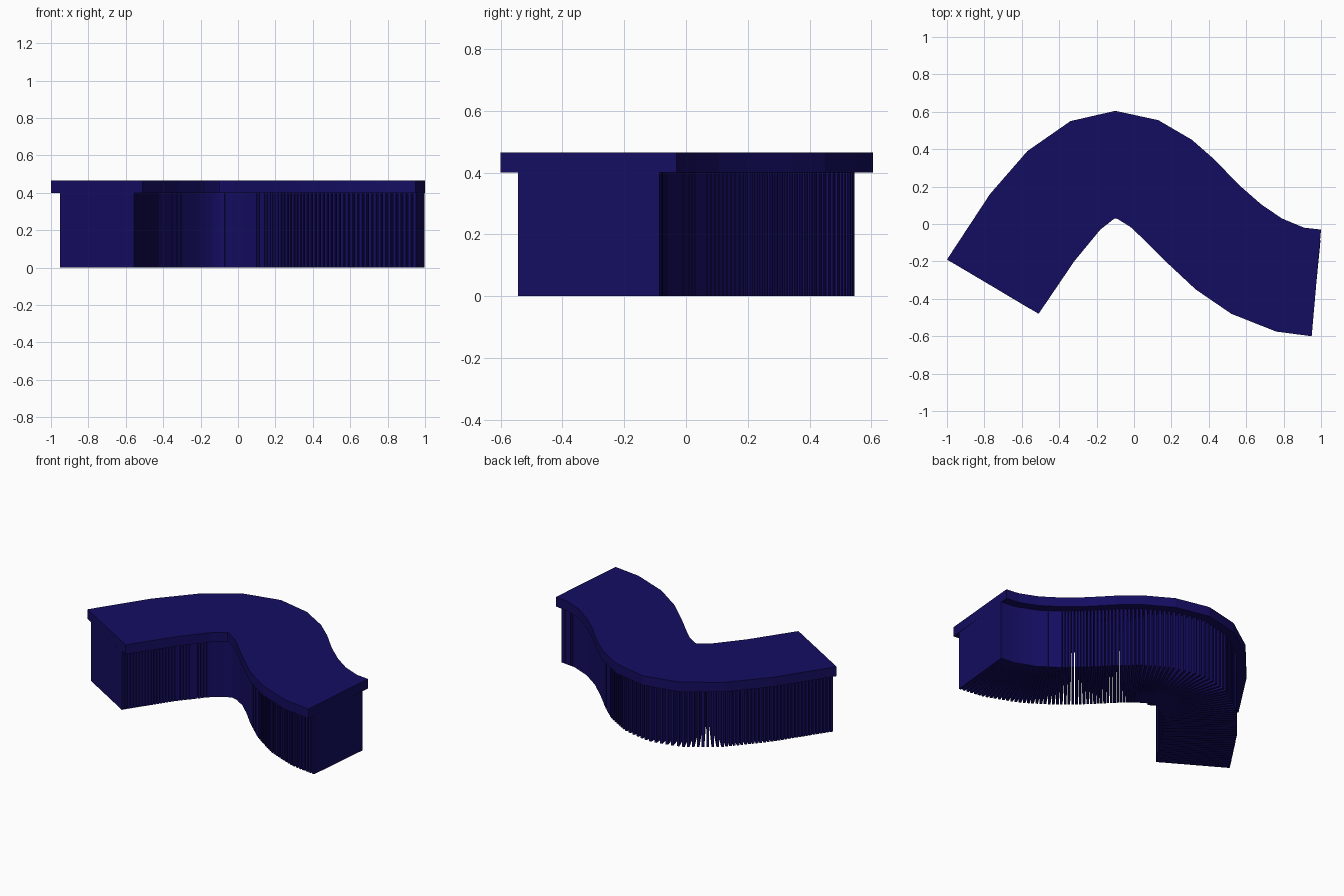
import bpy, bmesh, math
from mathutils import Vector

if "Cube" in bpy.data.objects:
    bpy.data.objects.remove(bpy.data.objects["Cube"])

# Cross-sections along the bench: back edge (x, y) and front edge (x, y)
SECTIONS = [
    (-1.00, -0.19, -0.51, -0.48), (-0.77, 0.16, -0.32, -0.20),
    (-0.57, 0.39, -0.18, -0.03), (-0.34, 0.55, -0.11, 0.025),
    (-0.10, 0.605, -0.10, 0.03), (0.13, 0.555, -0.085, 0.025),
    (0.31, 0.45, -0.02, -0.015), (0.43, 0.345, 0.06, -0.09),
    (0.56, 0.21, 0.18, -0.21), (0.68, 0.105, 0.33, -0.35),
    (0.79, 0.03, 0.52, -0.48), (0.91, -0.02, 0.76, -0.575),
    (1.00, -0.03, 0.95, -0.60),
]
SEAT_BOTTOM, SEAT_TOP = 0.40, 0.465
SLATS, SLAT_THICK, SLAT_HALF = 105, 0.016, 0.23

mat = bpy.data.materials.new("dark_blue")
mat.diffuse_color = (0.007, 0.004, 0.12, 1)
mat.use_nodes = True
mat.node_tree.nodes["Principled BSDF"].inputs["Base Color"].default_value = mat.diffuse_color


def finish(bm, name):
    bmesh.ops.recalc_face_normals(bm, faces=bm.faces)
    mesh = bpy.data.meshes.new(name)
    bm.to_mesh(mesh)
    bm.free()
    mesh.materials.append(mat)
    ob = bpy.data.objects.new(name, mesh)
    bpy.context.collection.objects.link(ob)
    return ob


def loft(bm, rings):
    """Closed skin through a row of four-cornered rings."""
    rows = [[bm.verts.new(p) for p in r] for r in rings]
    for a, b in zip(rows, rows[1:]):
        for i in range(4):
            j = (i + 1) % 4
            bm.faces.new((a[i], a[j], b[j], b[i]))
    bm.faces.new(rows[0])
    bm.faces.new(rows[-1])


def ring(p, q, z0, z1):
    return [(p.x, p.y, z0), (q.x, q.y, z0), (q.x, q.y, z1), (p.x, p.y, z1)]


backs = [Vector(s[:2]) for s in SECTIONS]
fronts = [Vector(s[2:]) for s in SECTIONS]

# Seat slab
bm = bmesh.new()
loft(bm, [ring(b, f, SEAT_BOTTOM, SEAT_TOP) for b, f in zip(backs, fronts)])
finish(bm, "seat")

# Base made of upright boards set across the centre line
mids = [(b + f) / 2 for b, f in zip(backs, fronts)]
across = [(b - f).normalized() for b, f in zip(backs, fronts)]
dist = [0.0]
for a, b in zip(mids, mids[1:]):
    dist.append(dist[-1] + (b - a).length)


def sample(s):
    i = 0
    while i < len(dist) - 2 and dist[i + 1] < s:
        i += 1
    t = (s - dist[i]) / (dist[i + 1] - dist[i])
    return mids[i].lerp(mids[i + 1], t), across[i].lerp(across[i + 1], t).normalized()


bm = bmesh.new()
for k in range(SLATS):
    s = SLAT_THICK / 2 + (dist[-1] - SLAT_THICK) * k / (SLATS - 1)
    mid, wide = sample(s)
    step = Vector((wide.y, -wide.x)) * SLAT_THICK / 2
    loft(bm, [ring(c + wide * SLAT_HALF, c - wide * SLAT_HALF, 0, SEAT_BOTTOM)
              for c in (mid - step, mid + step)])
finish(bm, "base_slats")
